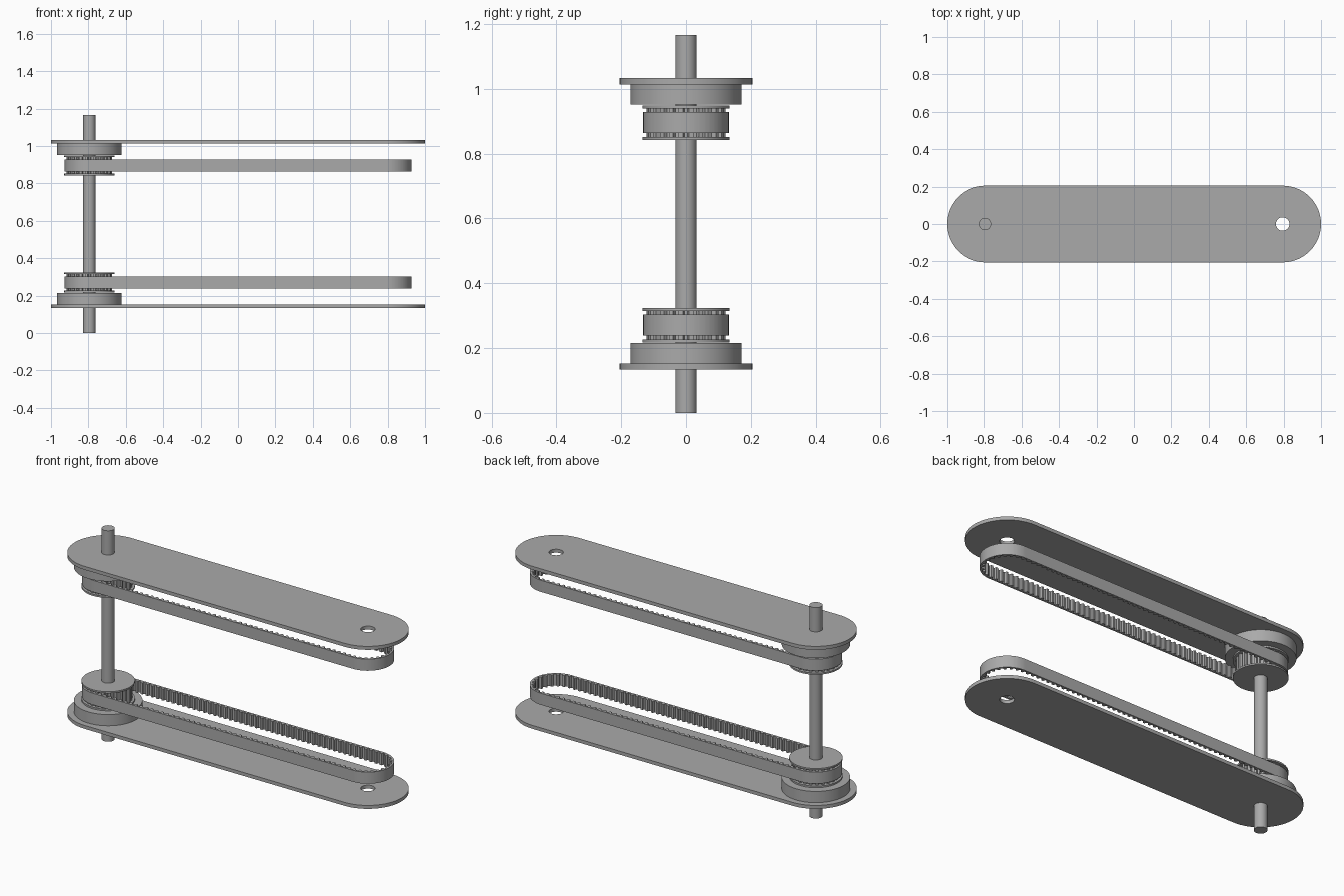
import bpy, bmesh
from math import pi, sin, cos, radians

if "Cube" in bpy.data.objects:
    bpy.data.objects.remove(bpy.data.objects["Cube"])

HEIGHT = 1.167      # full shaft length
AXLE = 0.795        # distance of each axis from the centre
PITCH_R = 0.122     # toothed radius of the pulley
TEETH = 24

grey = bpy.data.materials.new("machined grey")
grey.diffuse_color = (0.4, 0.4, 0.4, 1)
grey.use_nodes = True
grey.node_tree.nodes["Principled BSDF"].inputs["Base Color"].default_value = (0.4, 0.4, 0.4, 1)


def finish(name, bm):
    bmesh.ops.recalc_face_normals(bm, faces=bm.faces)
    mesh = bpy.data.meshes.new(name)
    bm.to_mesh(mesh)
    bm.free()
    mesh.materials.append(grey)
    mesh.shade_smooth()
    mesh.set_sharp_from_angle(angle=radians(25))
    obj = bpy.data.objects.new(name, mesh)
    bpy.context.collection.objects.link(obj)
    return obj


def circle(cx, r, n=64):
    return [(cx + r * cos(2 * pi * i / n), r * sin(2 * pi * i / n)) for i in range(n)]


def prism(name, loops, z0, z1):
    """Extrude an outline, with optional hole outlines, from z0 to z1."""
    bm = bmesh.new()
    edges = []
    for loop in loops:
        vs = [bm.verts.new((x, y, z0)) for x, y in loop]
        edges += [bm.edges.new((vs[i - 1], vs[i])) for i in range(len(vs))]
    if len(loops) == 1:
        bm.faces.new(vs)
    else:
        bmesh.ops.triangle_fill(bm, edges=edges, use_beauty=True)
    ext = bmesh.ops.extrude_face_region(bm, geom=bm.faces[:])
    top = [g for g in ext["geom"] if isinstance(g, bmesh.types.BMVert)]
    bmesh.ops.translate(bm, verts=top, vec=(0, 0, z1 - z0))
    return finish(name, bm)


def stadium(r, n=32):
    right = [(AXLE + r * cos(a), r * sin(a)) for a in (pi * i / n - pi / 2 for i in range(n + 1))]
    return right + [(-x, -y) for x, y in right]


def belt_point(s, r):
    """Point at distance s along the belt loop, starting at the far left."""
    quarter, span = PITCH_R * pi / 2, 2 * AXLE
    if s < quarter:
        a = pi + s / PITCH_R
        return -AXLE + r * cos(a), r * sin(a)
    s -= quarter
    if s < span:
        return -AXLE + s, -r
    s -= span
    if s < 2 * quarter:
        a = s / PITCH_R - pi / 2
        return AXLE + r * cos(a), r * sin(a)
    s -= 2 * quarter
    if s < span:
        return AXLE - s, r
    a = pi / 2 + (s - span) / PITCH_R
    return -AXLE + r * cos(a), r * sin(a)


# One tooth: fraction of the pitch, and whether the point is at the tooth tip
TOOTH = [(-0.28, 0), (-0.17, 1), (0.17, 1), (0.28, 0)]


def belt(name, z0, z1):
    length = 4 * AXLE + 2 * pi * PITCH_R
    count = round(length * TEETH / (2 * pi * PITCH_R))
    bm = bmesh.new()
    rings = []
    for i in range(count):
        for frac, tip in TOOTH:
            s = (i + frac) * length / count % length
            inner = belt_point(s, PITCH_R - 0.012 * tip)
            outer = belt_point(s, 0.132)
            rings.append([bm.verts.new((*p, z)) for p, z in
                          ((inner, z0), (outer, z0), (outer, z1), (inner, z1))])
    for i, ring in enumerate(rings):
        prev = rings[i - 1]
        for k in range(4):
            bm.faces.new((prev[k - 1], prev[k], ring[k], ring[k - 1]))
    return finish(name, bm)


def gear_outline():
    pts = []
    for i in range(TEETH):
        for frac, groove in TOOTH:
            a = pi + 2 * pi * (i + frac) / TEETH
            r = PITCH_R - 0.013 * groove
            pts.append((-AXLE + r * cos(a), r * sin(a)))
    return pts


# Drive shaft through both assemblies
prism("drive_shaft", [circle(-AXLE, 0.033)], 0, HEIGHT)

# Each level: plate, bearing housing, flanged toothed pulley and belt
for level in ("lower", "upper"):
    def span(a, b):
        return (a, b) if level == "lower" else (HEIGHT - b, HEIGHT - a)

    prism(level + "_plate", [stadium(0.205), circle(AXLE, 0.036)], *span(0.134, 0.153))
    prism(level + "_bearing_housing", [circle(-AXLE, 0.172)], *span(0.153, 0.215))
    prism(level + "_pulley_outer_flange", [circle(-AXLE, 0.134)], *span(0.218, 0.227))
    prism(level + "_pulley_inner_flange", [circle(-AXLE, 0.134)], *span(0.315, 0.324))
    prism(level + "_pulley_teeth", [gear_outline()], *span(0.227, 0.315))
    belt(level + "_belt", *span(0.239, 0.303))
